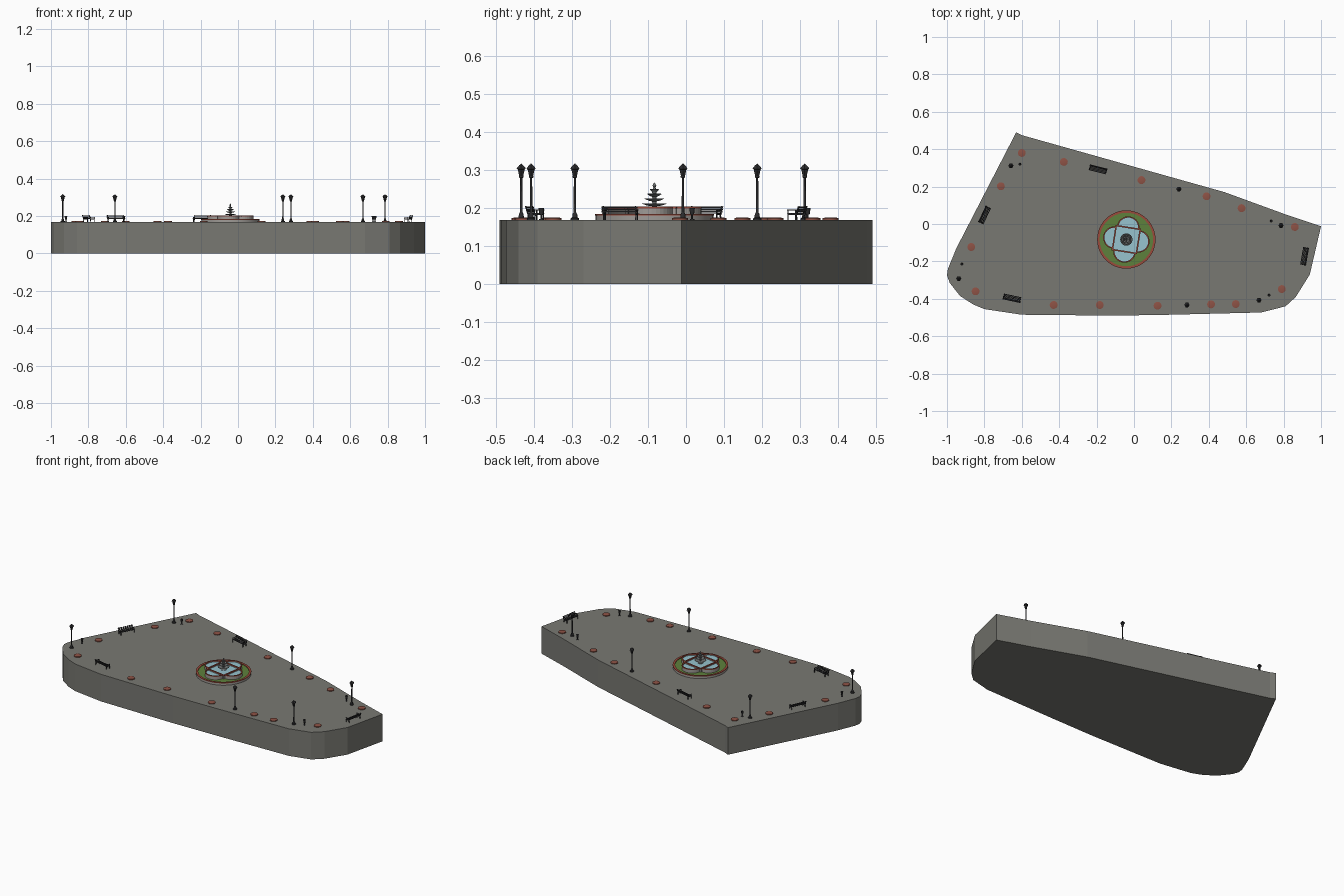
import bpy, bmesh, math
from math import sin, cos, pi, radians
from mathutils import Matrix, Vector

if "Cube" in bpy.data.objects:
    bpy.data.objects.remove(bpy.data.objects["Cube"])

TOP = 0.168


def material(name, r, g, b):
    m = bpy.data.materials.new(name)
    m.diffuse_color = (r, g, b, 1)
    m.use_nodes = True
    m.node_tree.nodes["Principled BSDF"].inputs["Base Color"].default_value = m.diffuse_color
    return m


STONE = material("paving", 0.19, 0.19, 0.17)
PALE = material("pale_stone", 0.35, 0.33, 0.31)
RED = material("red_brick", 0.32, 0.07, 0.045)
PLANT = material("planter_red", 0.27, 0.085, 0.06)
GREEN = material("grass", 0.11, 0.22, 0.045)
WATER = material("water", 0.31, 0.55, 0.62)
IRON = material("dark_iron", 0.025, 0.025, 0.027)
GREY = material("fountain_grey", 0.16, 0.17, 0.17)


def finish(name, bm, mat, matrix=None, smooth=False):
    bmesh.ops.recalc_face_normals(bm, faces=bm.faces)
    me = bpy.data.meshes.new(name)
    bm.to_mesh(me)
    bm.free()
    me.materials.append(mat)
    ob = bpy.data.objects.new(name, me)
    bpy.context.collection.objects.link(ob)
    if matrix:
        ob.matrix_world = matrix
    if smooth:
        me.shade_smooth()
        me.set_sharp_from_angle(angle=radians(35))
    return ob


def prism(name, pts, z0, z1, mat, matrix=None):
    """Extrude a flat outline from z0 to z1."""
    bm = bmesh.new()
    face = bm.faces.new([bm.verts.new((x, y, z0)) for x, y in pts])
    ext = bmesh.ops.extrude_face_region(bm, geom=[face])
    for v in ext["geom"]:
        if isinstance(v, bmesh.types.BMVert):
            v.co.z = z1
    return finish(name, bm, mat, matrix)


def lathe(name, profile, segs, mat, matrix, smooth=True):
    """Revolve an (r, z) profile around z."""
    bm = bmesh.new()
    rings = []
    for r, z in profile:
        if r == 0:
            rings.append([bm.verts.new((0, 0, z))] * segs)
        else:
            rings.append([bm.verts.new((r * cos(2 * pi * i / segs), r * sin(2 * pi * i / segs), z))
                          for i in range(segs)])
    for a, b in zip(rings, rings[1:]):
        for i in range(segs):
            j = (i + 1) % segs
            bm.faces.new(list(dict.fromkeys((a[i], a[j], b[j], b[i]))))
    return finish(name, bm, mat, matrix, smooth)


def boxes(name, items, mat, matrix):
    """One object from (centre, size, tilt about x) boxes."""
    bm = bmesh.new()
    for c, s, tilt in items:
        m = Matrix.Translation(c) @ Matrix.Rotation(tilt, 4, 'X') @ Matrix.Diagonal((*s, 1))
        bmesh.ops.create_cube(bm, size=1, matrix=m)
    return finish(name, bm, mat, matrix)


def arc(r, a0, a1, n, cx=0):
    return [(cx + r * cos(a0 + (a1 - a0) * i / n), r * sin(a0 + (a1 - a0) * i / n)) for i in range(n + 1)]


def at(x, y, z=TOP, angle=0):
    return Matrix.Translation((x, y, z)) @ Matrix.Rotation(radians(angle), 4, 'Z')


# paved plaza slab
outline = [(-.63, .49), (-.60, .475), (.485, .17), (.80, .055), (1, -.012), (.94, -.27), (.865, -.39),
           (.81, -.44), (.68, -.473), (.2, -.485), (-.1, -.49), (-.60, -.485), (-.80, -.455), (-.86, -.43),
           (-.93, -.385), (-.985, -.315), (-1, -.275), (-.995, -.24), (-.95, -.13)]
prism("plaza_slab", outline, 0, TOP, STONE)

# round lawn with its kerb
FX, FY = -0.041, -0.083
centre = at(FX, FY)
lathe("lawn", [(0, 0), (.146, 0), (.146, .011), (0, .011)], 48, GREEN, centre)
lathe("lawn_kerb", [(.145, 0), (.155, 0), (.155, .012), (.145, .012), (.145, 0)], 48, PALE, centre)
lathe("lawn_kerb_cap", [(.143, .012), (.156, .012), (.156, .016), (.143, .016), (.143, .012)], 48, RED, centre)

# four petal pools around a square pool
H, R = 0.065, 0.06
for k in range(4):
    m = at(FX, FY, TOP, -9 + 90 * k)
    outer, inner = arc(R - .001, -pi / 2, pi / 2, 16, H), arc(R - .006, pi / 2, -pi / 2, 16, H)
    prism("petal_wall", outer + inner, 0, .030, PALE, m)
    outer, inner = arc(R, -pi / 2, pi / 2, 16, H), arc(R - .007, pi / 2, -pi / 2, 16, H)
    prism("petal_cap", outer + inner, .030, .035, RED, m)
    prism("petal_water", arc(R - .005, -pi / 2, pi / 2, 16, H), 0, .026, WATER, m)
    boxes("square_wall", [((H, 0, .015), (.006, 2 * H, .03), 0)], PALE, m)
    boxes("square_cap", [((H, 0, .0325), (.008, 2 * H + .008, .005), 0)], RED, m)
boxes("square_water", [((0, 0, .013), (2 * H, 2 * H, .026), 0)], WATER, at(FX, FY, TOP, -9))

# tiered fountain: stacked bowls on a stem
profile = [(0, .02), (.016, .02), (.016, .028), (.007, .031)]
for r, z in ((.033, .043), (.026, .056), (.019, .068), (.012, .080)):
    profile += [(.006, z - .007), (r * .6, z - .005), (r, z), (r * .93, z + .001), (r * .5, z - .003), (.005, z - .003)]
profile += [(.003, .086), (.005, .090), (.003, .095), (0, .099)]
lathe("tiered_fountain", profile, 24, GREY, centre)

# tree planters along the edge
for x, y in [(-.60, .38), (-.375, .332), (-.712, .202), (-.87, -.123), (-.847, -.36), (-.43, -.433),
             (-.183, -.433), (.126, -.437), (.412, -.43), (.544, -.428), (.79, -.348), (.86, -.016),
             (.575, .085), (.388, .148), (.04, .235)]:
    lathe("planter_disc", [(0, 0), (.021, 0), (.021, .005), (.016, .006), (0, .006)], 20, PLANT, at(x, y))

# street lamps: post and lantern
for x, y in [(-.937, -.292), (-.658, .312), (.24, .187), (.283, -.433), (.668, -.407), (.786, -.008)]:
    lathe("lamp_post", [(0, 0), (.011, 0), (.011, .004), (.007, .007), (.006, .016), (.0035, .02),
                        (.0028, .110), (.006, .112), (.006, .115), (0, .115)], 12, IRON, at(x, y))
    lathe("lamp_lantern", [(0, .115), (.006, .115), (.0105, .133), (.014, .134), (.012, .138),
                           (.006, .144), (.003, .146), (0, .149)], 6, IRON, at(x, y), False)

# litter bins on short posts
for x, y in [(-.61, .32), (.733, .016), (-.92, -.214), (.722, -.38)]:
    lathe("litter_bin", [(0, 0), (.006, 0), (.006, .002), (.0025, .003), (.0025, .014), (.005, .014),
                         (.0075, .032), (.006, .032), (.0045, .017), (0, .017)], 12, IRON, at(x, y))

# benches: local +y is the backrest side, facing the fountain
L = 0.096
for x, y, a in [(-.193, .29, -14), (-.797, .047, 65), (-.652, -.395, 168), (.91, -.172, -100 + 180)]:
    # turn the backrest away from the fountain
    d = Vector((x - FX, y - FY))
    if d.dot(Vector((-sin(radians(a)), cos(radians(a))))) < 0:
        a += 180
    m = at(x, y, TOP, a)
    slats = [((0, -.011 + .0065 * i, .0175), (L, .005, .002), 0) for i in range(4)]
    slats += [((0, .0125 + .0018 * i, .0225 + .0055 * i), (L, .002, .0042), -.3) for i in range(3)]
    boxes("bench_slats", slats, IRON, m)
    frame = []
    for s in (-1, 1):
        px = s * (L / 2 - .005)
        frame += [((px, -.012, .013), (.003, .003, .026), 0), ((px, .011, .009), (.003, .003, .018), .15),
                  ((px, .015, .0265), (.003, .003, .021), -.3), ((px, 0, .015), (.003, .026, .003), 0),
                  ((px, .001, .0265), (.004, .029, .0025), 0)]
    boxes("bench_frame", frame, IRON, m)
